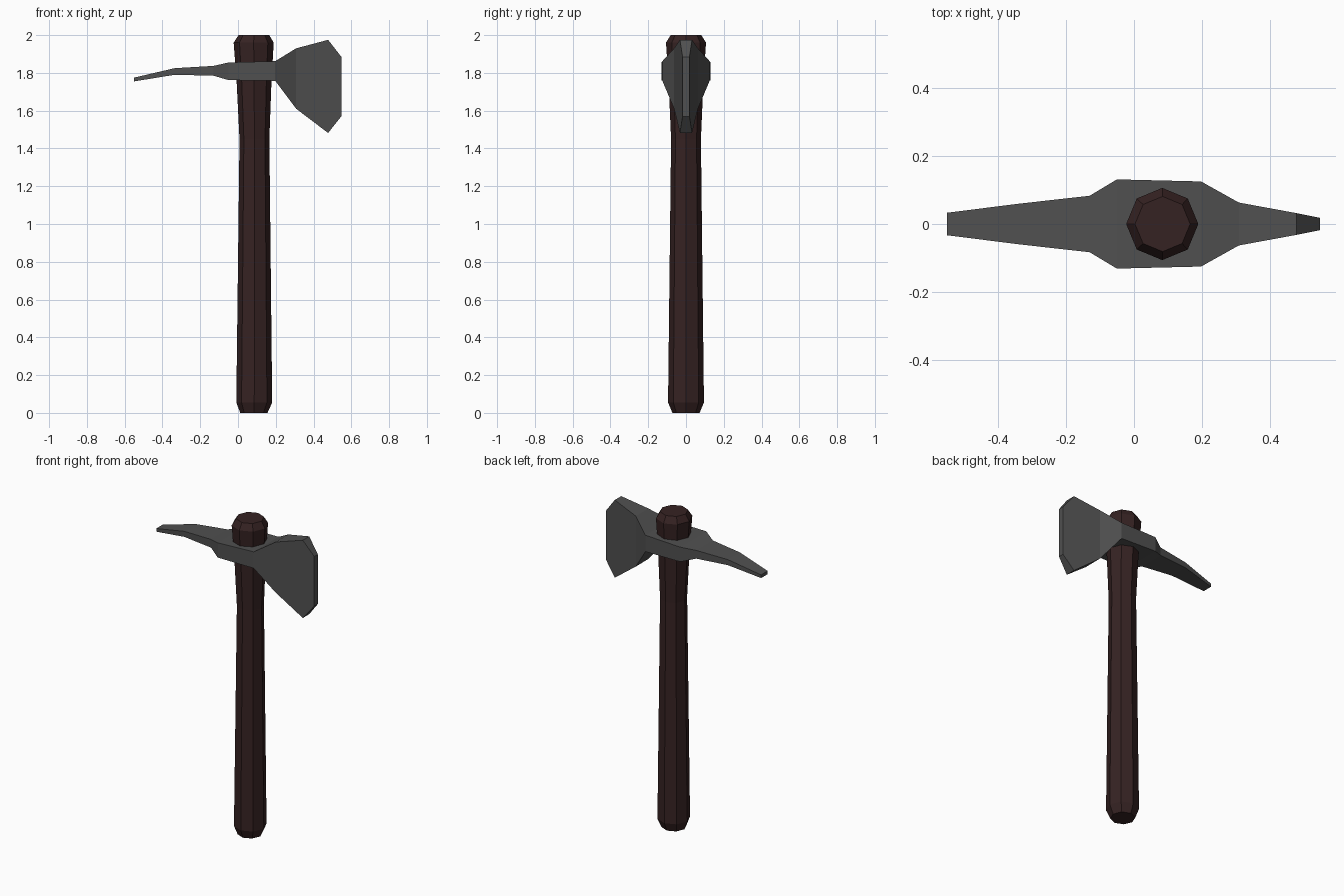
import bpy, math

if "Cube" in bpy.data.objects:
    bpy.data.objects.remove(bpy.data.objects["Cube"])


def material(name, rgb):
    m = bpy.data.materials.new(name)
    m.diffuse_color = (*rgb, 1)
    m.use_nodes = True
    m.node_tree.nodes["Principled BSDF"].inputs["Base Color"].default_value = m.diffuse_color
    return m


def loft(name, rings, mat):
    """Skin a list of equal-length rings and cap both ends."""
    n = len(rings[0])
    verts = [p for r in rings for p in r]
    faces = [tuple(range(n))[::-1],
             tuple(range((len(rings) - 1) * n, len(rings) * n))]
    for k in range(len(rings) - 1):
        for i in range(n):
            j = (i + 1) % n
            faces.append((k * n + i, k * n + j, (k + 1) * n + j, (k + 1) * n + i))
    mesh = bpy.data.meshes.new(name)
    mesh.from_pydata(verts, [], faces)
    mesh.materials.append(mat)
    obj = bpy.data.objects.new(name, mesh)
    bpy.context.collection.objects.link(obj)
    return obj


wood = material("dark wood", (0.036, 0.016, 0.016))
steel = material("grey steel", (0.080, 0.080, 0.080))

# Handle: eight-sided shaft with chamfered ends, as (height, centre x, radius)
profile = [(0, 0.084, 0.072), (0.055, 0.086, 0.095), (1.45, 0.087, 0.079),
           (1.75, 0.085, 0.092), (1.96, 0.083, 0.106), (2.0, 0.084, 0.081)]
loft("handle", [[(cx + r * math.cos(i * math.pi / 4), r * math.sin(i * math.pi / 4), z)
                 for i in range(8)] for z, cx, r in profile], wood)

# Axe head: rectangular sections from pick tip to blade edge,
# as (x, bottom z, top z, half thickness)
sections = [(-0.55, 1.755, 1.775, 0.033), (-0.335, 1.79, 1.825, 0.06),
            (-0.13, 1.785, 1.837, 0.083), (-0.05, 1.762, 1.855, 0.131),
            (0.197, 1.758, 1.862, 0.125), (0.308, 1.61, 1.93, 0.063),
            (0.477, 1.482, 1.975, 0.032), (0.547, 1.57, 1.885, 0.018)]
loft("axe_head", [[(x, -t, lo), (x, t, lo), (x, t, hi), (x, -t, hi)]
                  for x, lo, hi, t in sections], steel)
